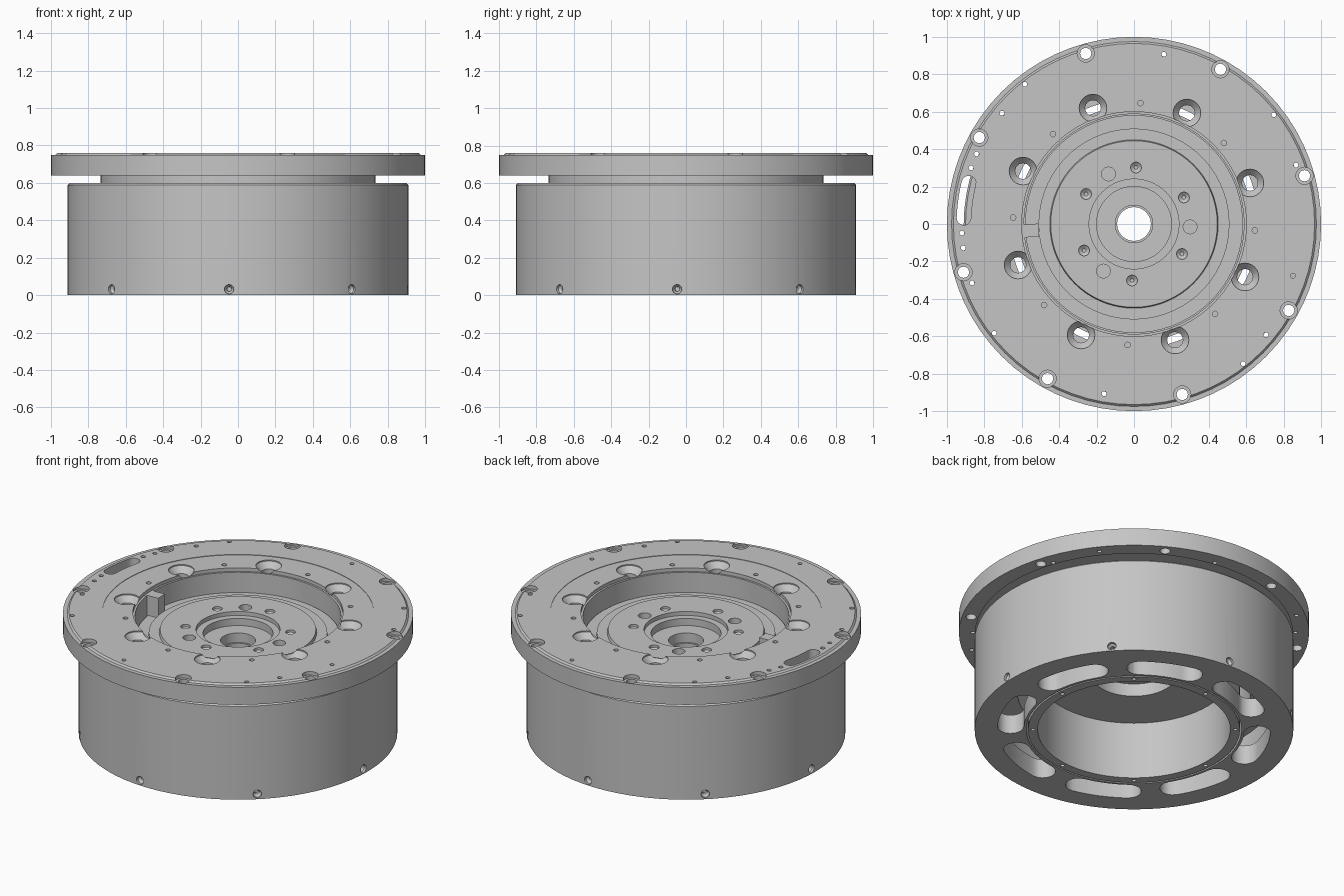
import bpy, bmesh, math
from mathutils import Matrix, Vector

if "Cube" in bpy.data.objects:
    bpy.data.objects.remove(bpy.data.objects["Cube"], do_unlink=True)

metal = bpy.data.materials.new("machined_grey")
metal.use_nodes = True
GREY = (0.56, 0.56, 0.56, 1)
metal.diffuse_color = GREY
metal.node_tree.nodes["Principled BSDF"].inputs["Base Color"].default_value = GREY


def lathe(bm, profile, steps=72, place=Matrix()):
    """Spin a closed (radius, height) profile about z, then place it."""
    part = bmesh.new()
    rings = []
    for i in range(steps):
        a = math.tau * i / steps
        rings.append([part.verts.new((r * math.cos(a), r * math.sin(a), z)) for r, z in profile])
    n = len(profile)
    for i in range(steps):
        here, after = rings[i], rings[(i + 1) % steps]
        for k in range(n):
            m = (k + 1) % n
            if profile[k][0] > 0 or profile[m][0] > 0:
                part.faces.new((here[k], after[k], after[m], here[m]))
    bmesh.ops.remove_doubles(part, verts=part.verts, dist=1e-5)
    bmesh.ops.dissolve_degenerate(part, edges=part.edges, dist=1e-6)
    merge(bm, part, place)


def merge(bm, part, place=Matrix()):
    part.transform(place)
    bmesh.ops.recalc_face_normals(part, faces=part.faces)
    mesh = bpy.data.meshes.new("piece")
    part.to_mesh(mesh)
    part.free()
    bm.from_mesh(mesh)
    bpy.data.meshes.remove(mesh)


def finish(bm, name):
    mesh = bpy.data.meshes.new(name)
    bm.to_mesh(mesh)
    bm.free()
    mesh.materials.append(metal)
    obj = bpy.data.objects.new(name, mesh)
    bpy.context.collection.objects.link(obj)
    return obj


def polar(r, deg, z=0):
    a = math.radians(deg)
    return Vector((r * math.cos(a), r * math.sin(a), z))


def hole(bm, r, deg, steps_down, sides=20):
    """Round stepped hole: a list of (radius, z) from the top to the bottom."""
    profile = [(0, steps_down[0][1])] + steps_down + [(0, steps_down[-1][1])]
    lathe(bm, profile, sides, Matrix.Translation(polar(r, deg)))


def arc_slot(bm, r, half, deg, spread, z0, z1):
    """Curved slot with round ends around the axis."""
    pts = [polar(r + half, deg - spread + spread * i / 5) for i in range(11)]
    end = polar(r, deg + spread)
    pts += [end + polar(half, deg + spread + 22.5 * i) for i in range(1, 8)]
    pts += [polar(r - half, deg + spread - spread * i / 5) for i in range(11)]
    end = polar(r, deg - spread)
    pts += [end + polar(half, deg - spread + 180 + 22.5 * i) for i in range(1, 8)]
    part = bmesh.new()
    face = part.faces.new([part.verts.new((p.x, p.y, z0)) for p in pts])
    top = bmesh.ops.extrude_face_region(part, geom=[face])["geom"]
    verts = [v for v in top if isinstance(v, bmesh.types.BMVert)]
    bmesh.ops.translate(part, verts=verts, vec=(0, 0, z1 - z0))
    merge(bm, part)


def carve(obj, bm):
    cutter = finish(bm, "cutter")
    cutter.hide_render = True
    mod = obj.modifiers.new("cut", "BOOLEAN")
    mod.operation = "DIFFERENCE"
    mod.solver = "EXACT"
    mod.object = cutter
    bpy.context.view_layer.objects.active = obj
    bpy.ops.object.modifier_apply(modifier=mod.name)
    bpy.data.objects.remove(cutter, do_unlink=True)


def smooth(obj):
    bpy.ops.object.select_all(action="DESELECT")
    obj.select_set(True)
    bpy.context.view_layer.objects.active = obj
    bpy.ops.object.shade_smooth_by_angle(angle=math.radians(25))


def turned(name, profile):
    bm = bmesh.new()
    lathe(bm, profile)
    return finish(bm, name)


EIGHT = [45 * i for i in range(8)]

# Top mounting flange with its neck and hollow underside
flange = turned("mounting_flange", [
    (.588, .57), (.735, .57), (.735, .665), (.905, .665), (.905, .64), (1, .64), (1, .75),
    (.975, .75), (.965, .76), (.775, .76), (.775, .757), (.6, .757), (.6, .735), (.588, .735)])
cuts = bmesh.new()
for a in EIGHT:
    hole(cuts, .947, a + 15.8, [(.046, .8), (.046, .738), (.03, .738), (.03, .5)])
    hole(cuts, .657, a + 19.5, [(.074, .8), (.074, .75), (.042, .715), (.042, .5)], 24)
    hole(cuts, .647, a - 3, [(.015, .8), (.015, .7)], 12)
for a in (38, 128, 218, 308):
    hole(cuts, .948, a, [(.013, .8), (.013, .5)], 12)
for a in (80, 140, 260, 320, 20, 156, 161, 183, 188, 200):
    hole(cuts, .921, a, [(.013, .8), (.013, .5)], 12)
hole(cuts, .893, -18, [(.013, .8), (.013, .7)], 12)
arc_slot(cuts, .91, .038, 172, 6, .5, .8)
carve(flange, cuts)

# Drum housing with slotted base and side screw holes
drum = turned("drum_housing", [
    (.615, 0), (.91, 0), (.91, .588), (.9, .6), (.72, .6), (.72, .55), (.81, .55),
    (.81, .12), (.615, .12)])
cuts = bmesh.new()
for a in EIGHT:
    arc_slot(cuts, .705, .075, a + 19.7, 12, -.1, .2)
    turn = Matrix.Rotation(math.radians(a - 3), 4, "Z")
    out = Matrix.Translation((0, 0, .032)) @ turn @ Matrix.Rotation(math.pi / 2, 4, "Y")
    lathe(cuts, [(0, .95), (.025, .95), (.025, .895), (.013, .88), (.013, .86), (0, .86)], 16, out)
carve(drum, cuts)

# Winding ring inside the drum
stator = turned("stator_ring", [(.667, .25), (.815, .25), (.815, .5), (.667, .5)])

# Rotor: tube, hub disc and stepped bore
rotor = turned("rotor_hub", [
    (.55, 0), (.605, 0), (.605, .56), (.582, .56), (.582, .61), (.51, .61), (.51, .63),
    (.45, .63), (.445, .65), (.24, .65), (.24, .625), (.2, .625), (.2, .58), (.1, .58),
    (.1, .52), (.09, .52), (.09, .44), (.24, .44), (.24, .36), (.55, .36)])
cuts = bmesh.new()
for i in range(6):
    hole(cuts, .302, 28 + 60 * i, [(.029, .7), (.029, .635), (.01, .62)], 16)
for i in range(3):
    hole(cuts, .3, 120 * i - 3, [(.037, .7), (.037, .6)], 20)
for a in EIGHT:
    hole(cuts, .578, a + 5, [(.012, .05), (.012, -.05)], 12)
carve(rotor, cuts)

# Stop block beside the rotor
bm = bmesh.new()
bmesh.ops.create_cube(bm, size=1, matrix=Matrix.Translation((-.552, -.035, .67))
                      @ Matrix.Rotation(math.radians(3), 4, "Z") @ Matrix.Diagonal((.085, .07, .13, 1)))
stop = finish(bm, "stop_block")

for part in (flange, drum, stator, rotor):
    smooth(part)
